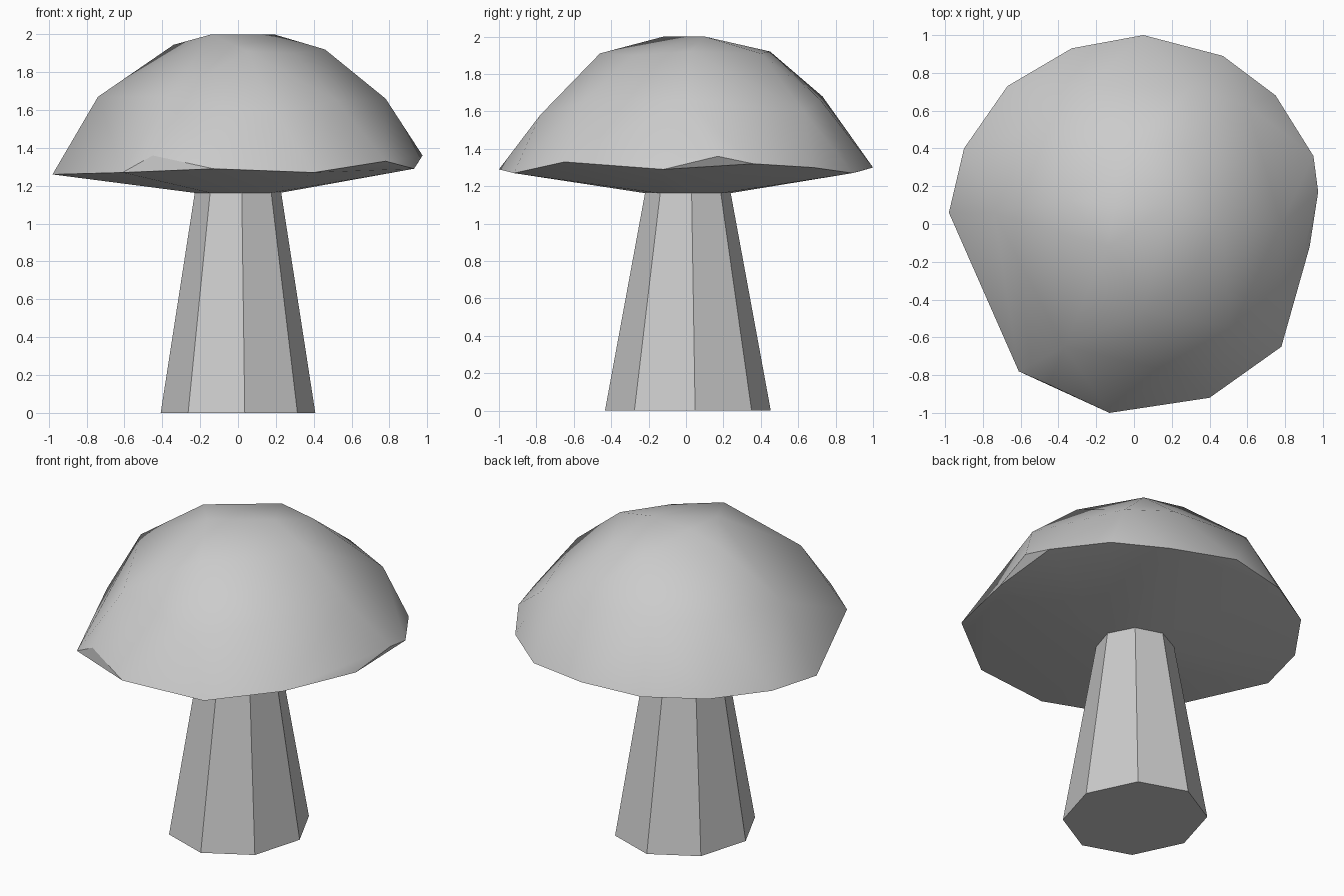
import bpy
import bmesh
import math
from mathutils import Vector

cube = bpy.data.objects.get("Cube")
if cube:
    bpy.data.objects.remove(cube, do_unlink=True)

# One plain colour for the whole model
grey = bpy.data.materials.new("plain_grey")
grey.use_nodes = True
colour = (0.6, 0.6, 0.6, 1.0)
grey.diffuse_color = colour
grey.node_tree.nodes["Principled BSDF"].inputs["Base Color"].default_value = colour


def finish(bm, name, sharp_angle):
    """Turn a bmesh into a shaded, coloured object."""
    bmesh.ops.recalc_face_normals(bm, faces=bm.faces)
    mesh = bpy.data.meshes.new(name)
    bm.to_mesh(mesh)
    bm.free()
    mesh.materials.append(grey)
    part = bpy.data.objects.new(name, mesh)
    bpy.context.collection.objects.link(part)
    bpy.ops.object.select_all(action="DESELECT")
    part.select_set(True)
    bpy.context.view_layer.objects.active = part
    bpy.ops.object.shade_smooth_by_angle(angle=math.radians(sharp_angle))
    return part


def octagon(bm, radius_x, radius_y, height, turn):
    """Ring of eight vertices around the stem axis."""
    ring = []
    for side in range(8):
        angle = math.radians(turn + side * 45)
        ring.append(bm.verts.new((radius_x * math.cos(angle),
                                  0.01 + radius_y * math.sin(angle), height)))
    return ring


# Stem: tapering eight-sided column
bm = bmesh.new()
foot = octagon(bm, 0.41, 0.445, 0.0, 5)
neck = octagon(bm, 0.225, 0.225, 1.19, 5)
for side in range(8):
    after = (side + 1) % 8
    bm.faces.new((foot[side], foot[after], neck[after], neck[side]))
bm.faces.new(foot)
bm.faces.new(neck)
finish(bm, "stem", 30)

# Cap: faceted dome stretched over a few irregular tiers
crown = [(-0.14, -0.12, 2), (0.19, 0.1, 2), (-0.1, 0.1, 1.99)]
shoulder = [(0.46, 0.02, 1.92), (0.26, 0.4, 1.91), (0, 0.45, 1.92),
            (-0.34, 0.13, 1.945), (0.05, -0.46, 1.91), (0.3, -0.28, 1.9)]
waist = [(0.78, 0, 1.66), (0.6, 0.63, 1.6), (0.3, 0.72, 1.66),
         (-0.25, 0.73, 1.68), (-0.55, 0.5, 1.67), (-0.74, 0.06, 1.67),
         (-0.37, -0.65, 1.67), (0.2, -0.78, 1.58), (0.52, -0.55, 1.65)]
rim = [(0.05, 1, 1.3), (0.47, 0.89, 1.27), (0.75, 0.68, 1.3),
       (0.95, 0.36, 1.32), (0.975, 0.17, 1.36), (0.93, -0.12, 1.29),
       (0.78, -0.65, 1.33), (0.4, -0.92, 1.27), (-0.13, -1, 1.29),
       (-0.45, -0.85, 1.36), (-0.61, -0.78, 1.27), (-0.98, 0.06, 1.26),
       (-0.9, 0.4, 1.27), (-0.67, 0.73, 1.28), (-0.33, 0.93, 1.28)]

bm = bmesh.new()
for point in crown + shoulder + waist + rim:
    bm.verts.new(Vector(point))
octagon(bm, 0.21, 0.21, 1.16, 5)
hull = bmesh.ops.convex_hull(bm, input=bm.verts)
loose = [vert for vert in bm.verts if not vert.link_faces]
bmesh.ops.delete(bm, geom=loose, context="VERTS")
finish(bm, "cap", 32)
